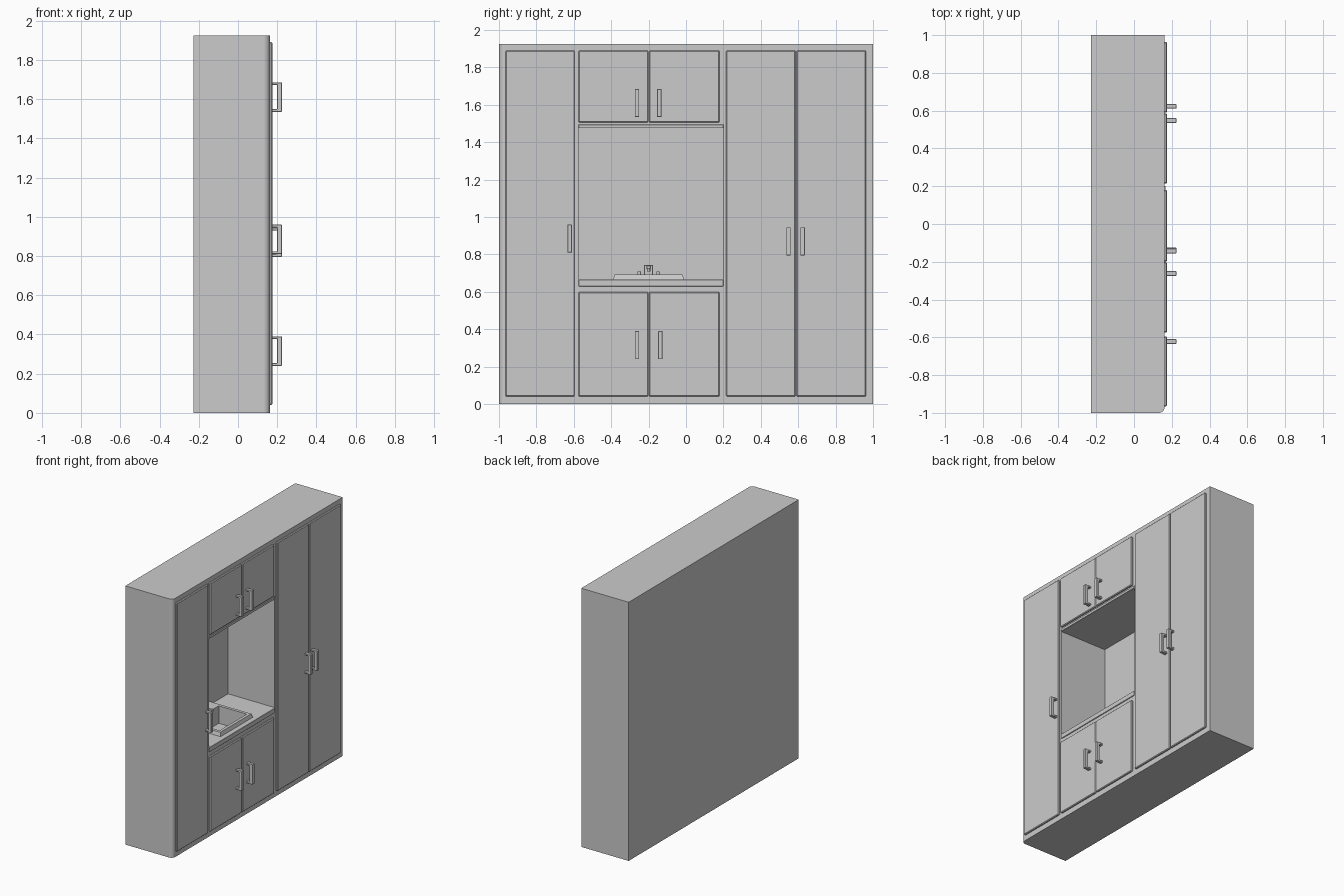
import bpy, bmesh
from mathutils import Vector

if "Cube" in bpy.data.objects:
    bpy.data.objects.remove(bpy.data.objects["Cube"])

FRONT = 0.162          # carcass front plane
BACK = -0.228


def finish(name, bm, smooth=False):
    bmesh.ops.recalc_face_normals(bm, faces=bm.faces)
    me = bpy.data.meshes.new(name)
    bm.to_mesh(me)
    bm.free()
    ob = bpy.data.objects.new(name, me)
    bpy.context.collection.objects.link(ob)
    if smooth:
        bpy.ops.object.select_all(action='DESELECT')
        ob.select_set(True)
        bpy.context.view_layer.objects.active = ob
        bpy.ops.object.shade_smooth_by_angle()
    return ob


def add_box(bm, x, y, z):
    verts = bmesh.ops.create_cube(bm, size=1)['verts']
    for v in verts:
        v.co = Vector([(r[0] + r[1]) / 2 + c * (r[1] - r[0])
                       for c, r in zip(v.co, (x, y, z))])
    return verts


def box(name, x, y, z, bevel=0, segments=1):
    bm = bmesh.new()
    add_box(bm, x, y, z)
    if bevel:
        bmesh.ops.bevel(bm, geom=bm.edges[:], offset=bevel, segments=segments,
                        affect='EDGES', profile=0.5)
    return finish(name, bm)


def cut(target, cutter):
    cutter.hide_render = True
    mod = target.modifiers.new("cut", 'BOOLEAN')
    mod.object = cutter
    mod.solver = 'EXACT'
    bpy.ops.object.select_all(action='DESELECT')
    target.select_set(True)
    bpy.context.view_layer.objects.active = target
    bpy.ops.object.modifier_apply(modifier=mod.name)
    bpy.data.objects.remove(cutter)


# Carcass with one rounded front corner
bm = bmesh.new()
add_box(bm, (BACK, FRONT), (-1, 1), (0, 1.925))
corner = [e for e in bm.edges
          if all(v.co.x > 0 and v.co.y < 0 for v in e.verts)]
bmesh.ops.bevel(bm, geom=corner, offset=0.03, segments=5,
                affect='EDGES', profile=0.5)
carcass = finish("carcass", bm)

# Open niche and the hole for the basin
cut(carcass, box("niche_cutter", (BACK + 0.006, 0.3), (-0.575, 0.2), (0.665, 1.475)))
cut(carcass, box("basin_cutter", (-0.135, 0.105), (-0.365, -0.035), (0.55, 0.8)))

# Rails above and below the niche
for name, z in (("worktop_edge", (0.63, 0.665)), ("niche_top_rail", (1.475, 1.495))):
    box(name, (FRONT - 0.005, FRONT + 0.006), (-0.575, 0.2), z, 0.002)

# Doors: name, y range, z range
TALL, UPPER, LOWER = (0.04, 1.89), (1.505, 1.89), (0.04, 0.6)
doors = [
    ("tall_door_left", (-0.965, -0.595), TALL),
    ("upper_door_left", (-0.575, -0.202), UPPER),
    ("upper_door_right", (-0.198, 0.18), UPPER),
    ("lower_door_left", (-0.575, -0.202), LOWER),
    ("lower_door_right", (-0.198, 0.18), LOWER),
    ("tall_door_middle", (0.215, 0.586), TALL),
    ("tall_door_right", (0.590, 0.963), TALL),
]
for name, y, z in doors:
    box(name, (FRONT - 0.005, 0.175), y, z, 0.005)


# Handles: squared U-shaped pulls extruded across y
def handle(name, y, z):
    a, b, c, h, t = 0.170, 0.199, 0.224, 0.075, 0.014
    profile = [(a, h), (c, h), (c, -h), (a, -h),
               (a, t - h), (b, t - h), (b, h - t), (a, h - t)]
    bm = bmesh.new()
    face = bm.faces.new([bm.verts.new((px, y - 0.012, z + pz)) for px, pz in profile])
    new = bmesh.ops.extrude_face_region(bm, geom=[face])['geom']
    bmesh.ops.translate(bm, vec=(0, 0.024, 0),
                        verts=[v for v in new if isinstance(v, bmesh.types.BMVert)])
    bmesh.ops.recalc_face_normals(bm, faces=bm.faces)
    bmesh.ops.bevel(bm, geom=bm.edges[:], offset=0.002, segments=1, affect='EDGES')
    finish(name, bm)


for i, (y, z) in enumerate([(-0.622, 0.885), (-0.262, 1.61), (-0.143, 1.61),
                            (-0.262, 0.315), (-0.137, 0.315),
                            (0.548, 0.87), (0.623, 0.87)]):
    handle(f"handle_{i + 1}", y, z)

# Sink: raised surround with a recessed basin
bm = bmesh.new()
add_box(bm, (BACK + 0.006, 0.13), (-0.39, -0.01), (0.664, 0.692))
bm.normal_update()
bmesh.ops.delete(bm, geom=[f for f in bm.faces if f.normal.z < -0.5], context='FACES_ONLY')
top = next(f for f in bm.faces if f.normal.z > 0.5)
for v in top.verts:                     # sloping outer edge
    v.co.y += 0.008 if v.co.y < -0.2 else -0.008
    v.co.x -= 0.008 if v.co.x > 0 else 0
bmesh.ops.inset_region(bm, faces=[top], thickness=0.02)
for v in top.verts:
    v.co.x = 0.10 if v.co.x > 0 else -0.13
    v.co.y = -0.04 if v.co.y > -0.2 else -0.36
new = bmesh.ops.extrude_face_region(bm, geom=[top])['geom']
bmesh.ops.delete(bm, geom=[top], context='FACES_ONLY')
bmesh.ops.translate(bm, vec=(0, 0, -0.13),
                    verts=[v for v in new if isinstance(v, bmesh.types.BMVert)])
finish("sink", bm)

# Tap: body, spout with nozzle, two knobs
box("tap_body", (-0.20, -0.165), (-0.224, -0.176), (0.69, 0.745), 0.003)
box("tap_spout", (-0.17, -0.07), (-0.212, -0.188), (0.722, 0.742), 0.003)


def cylinder(name, radius, x, y, z0, z1):
    bm = bmesh.new()
    bmesh.ops.create_cone(bm, cap_ends=True, segments=16, radius1=radius,
                          radius2=radius, depth=z1 - z0)
    bmesh.ops.translate(bm, vec=(x, y, (z0 + z1) / 2), verts=bm.verts)
    finish(name, bm, smooth=True)


cylinder("tap_nozzle", 0.009, -0.08, -0.2, 0.71, 0.725)
for side, y in (("left", -0.25), ("right", -0.15)):
    cylinder(f"tap_knob_{side}", 0.009, -0.182, y, 0.69, 0.71)
